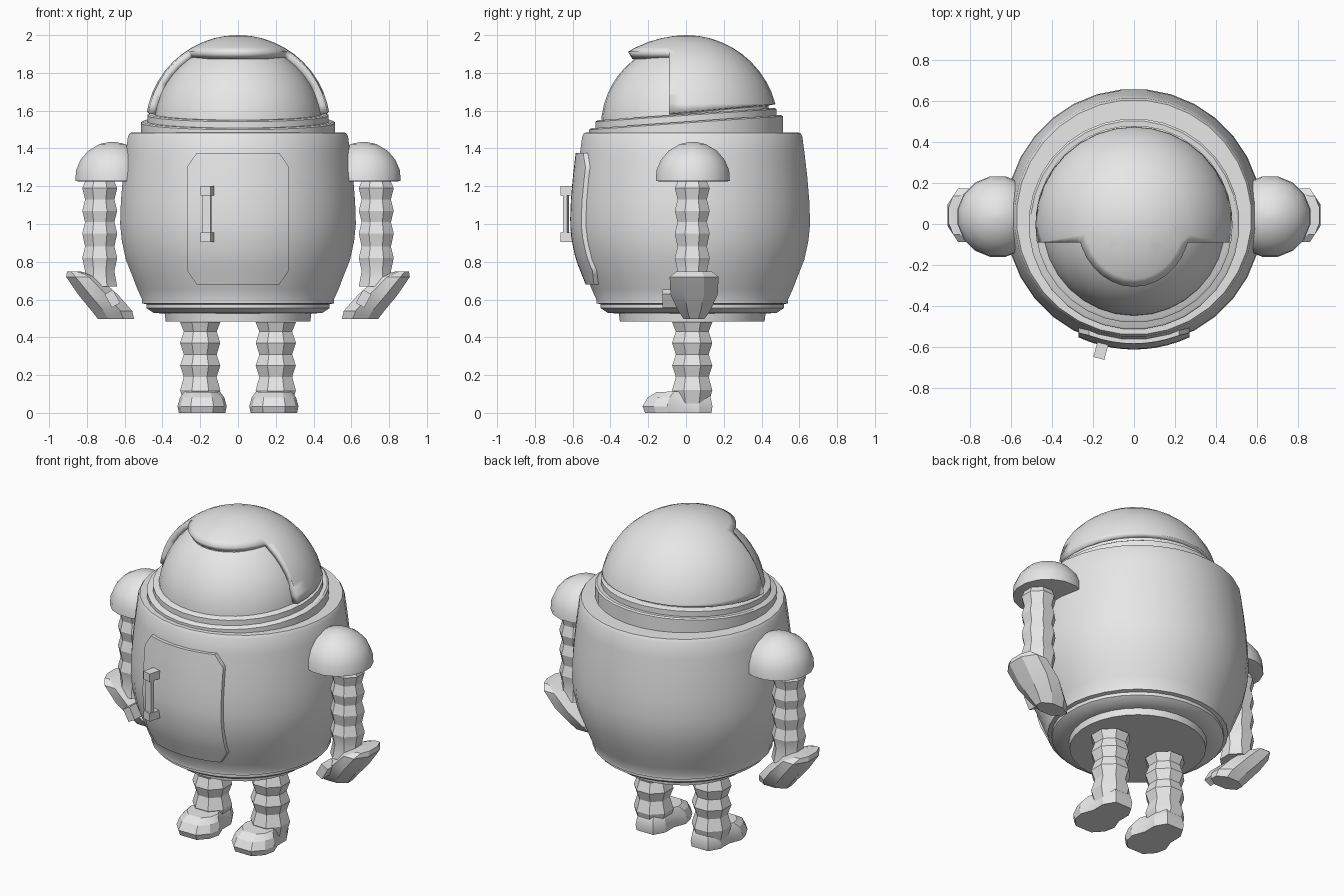
import bpy, bmesh, math
from mathutils import Vector

if "Cube" in bpy.data.objects:
    bpy.data.objects.remove(bpy.data.objects["Cube"])

mat = bpy.data.materials.new("plain_grey")
mat.diffuse_color = (0.8, 0.8, 0.8, 1)
mat.use_nodes = True
mat.node_tree.nodes["Principled BSDF"].inputs["Base Color"].default_value = mat.diffuse_color
CY = 0.033  # body axis in y


def finish(name, bm, angle=35):
    bmesh.ops.recalc_face_normals(bm, faces=bm.faces)
    me = bpy.data.meshes.new(name)
    bm.to_mesh(me)
    bm.free()
    ob = bpy.data.objects.new(name, me)
    bpy.context.collection.objects.link(ob)
    me.materials.append(mat)
    bpy.ops.object.select_all(action='DESELECT')
    ob.select_set(True)
    bpy.context.view_layer.objects.active = ob
    if angle:
        bpy.ops.object.shade_smooth_by_angle(angle=math.radians(angle))
    return ob


def loft(name, rings, angle=35):
    """Bridge closed rings of points and cap both ends."""
    bm = bmesh.new()
    loops = [[bm.verts.new(p) for p in r] for r in rings]
    n = len(loops[0])
    for a, b in zip(loops, loops[1:]):
        for i in range(n):
            j = (i + 1) % n
            bm.faces.new((a[i], a[j], b[j], b[i]))
    bm.faces.new(loops[0])
    bm.faces.new(loops[-1])
    return finish(name, bm, angle)


def ring(cx, cy, z, rx, ry=None, n=32, tilt=0.0):
    ry = ry or rx
    out = []
    for i in range(n):
        a = 2 * math.pi * (i + 0.5) / n
        y = cy + ry * math.sin(a)
        out.append((cx + rx * math.cos(a), y, z + tilt * y))
    return out


def box(name, size, loc, rz=0.0, ry=0.0):
    bm = bmesh.new()
    bmesh.ops.create_cube(bm, size=1)
    for v in bm.verts:
        v.co = Vector(v.co[i] * size[i] for i in range(3))
    ob = finish(name, bm, 0)
    ob.location = loc
    ob.rotation_euler = (0, ry, rz)
    return ob


# Barrel body with base rings
PROFILE = [(0.385, 0.485), (0.39, 0.525), (0.45, 0.53), (0.487, 0.555), (0.487, 0.575),
           (0.51, 0.58), (0.51, 0.6), (0.535, 0.655), (0.56, 0.72), (0.596, 0.81),
           (0.618, 0.91), (0.627, 1.0), (0.623, 1.12), (0.612, 1.25), (0.598, 1.37),
           (0.585, 1.465), (0.574, 1.483), (0.46, 1.485)]
loft("body", [ring(0, CY, z, r) for r, z in PROFILE])


def body_radius(z):
    for (r0, z0), (r1, z1) in zip(PROFILE, PROFILE[1:]):
        if z0 <= z <= z1:
            return r0 + (r1 - r0) * (z - z0) / (z1 - z0)
    return PROFILE[-1][0]


# Tilted collar rings
loft("lower_collar", [ring(0, 0, 1.47, 0.515), ring(0, 0, 1.535, 0.515, tilt=0.07),
                      ring(0, 0, 1.542, 0.505, tilt=0.07)])
loft("upper_collar", [ring(0, 0, 1.53, 0.482, tilt=0.07), ring(0, 0, 1.575, 0.482, tilt=0.07),
                      ring(0, 0, 1.582, 0.47, tilt=0.07)])

# Inner head dome
bm = bmesh.new()
bmesh.ops.create_uvsphere(bm, u_segments=32, v_segments=24, radius=0.45)
bmesh.ops.translate(bm, vec=(0, 0, 1.515), verts=bm.verts)
bmesh.ops.bisect_plane(bm, geom=bm.verts[:] + bm.edges[:] + bm.faces[:],
                       plane_co=(0, 0, 1.53), plane_no=(0, 0, 1), clear_inner=True)
finish("head_dome", bm)

# Helmet shell with a face opening and a protruding brow
bm = bmesh.new()
bmesh.ops.create_uvsphere(bm, u_segments=32, v_segments=24, radius=0.49)
bmesh.ops.translate(bm, vec=(0, 0, 1.51), verts=bm.verts)
for co, no, cut in [((0, 0, 1.594), (0, -0.085, 1), True),
                    ((0, -0.09, 0), (0, 1, 0), False),
                    ((0, 0, 1.912), (0, 0, 1), False)]:
    bmesh.ops.bisect_plane(bm, geom=bm.verts[:] + bm.edges[:] + bm.faces[:],
                           plane_co=co, plane_no=no, clear_inner=cut)
gone = [f for f in bm.faces
        if f.calc_center_median().y < -0.09 and f.calc_center_median().z < 1.912]
bmesh.ops.delete(bm, geom=gone, context='FACES')
for v in bm.verts:
    if v.co.y < -0.09:
        v.co.y += (v.co.y + 0.09) * 0.15
helmet = finish("helmet", bm)
mod = helmet.modifiers.new("shell", 'SOLIDIFY')
mod.thickness = 0.045
mod.offset = -1

# Door panel wrapped on the body, with chamfered corners
bm = bmesh.new()
bmesh.ops.create_grid(bm, x_segments=10, y_segments=14, size=1)
for v in bm.verts:
    v.co = Vector((v.co.x * 0.27, 0, 1.028 + v.co.y * 0.347))
for sx in (-1, 1):
    for sz in (-1, 1):
        bmesh.ops.bisect_plane(bm, geom=bm.verts[:] + bm.edges[:] + bm.faces[:],
                               plane_co=(sx * 0.245, 0, 1.028 + sz * 0.31),
                               plane_no=(sx * 0.8, 0, sz * 0.55), clear_outer=True)
for v in bm.verts:
    r = body_radius(v.co.z) + 0.02
    v.co.y = CY - math.sqrt(r * r - v.co.x ** 2)
bmesh.ops.recalc_face_normals(bm, faces=bm.faces)
if sum(f.normal.y for f in bm.faces) > 0:
    bmesh.ops.reverse_faces(bm, faces=bm.faces)
back = bmesh.ops.extrude_face_region(bm, geom=bm.faces[:])
for v in [g for g in back['geom'] if isinstance(g, bmesh.types.BMVert)]:
    v.co.y += 0.04
finish("door", bm)

# Door handle
turn = -0.26
box("handle_bar", (0.045, 0.022, 0.22), (-0.164, -0.635, 1.053), turn)
for z in (0.93, 1.176):
    box("handle_mount", (0.055, 0.075, 0.05), (-0.162, -0.62, z), turn)


def ripple(zs, cx, big, small):
    return [ring(cx, CY, z, small if i % 2 else big, n=8) for i, z in enumerate(zs)]


for s, side in ((-1, "left"), (1, "right")):
    # Shoulder cap
    cap = [(0.18, 1.225), (0.2, 1.228), (0.196, 1.285), (0.172, 1.34),
           (0.13, 1.388), (0.07, 1.423), (0.012, 1.435)]
    loft(side + "_shoulder", [ring(s * 0.665, CY + 0.003, z, r, n=16) for r, z in cap], 40)

    # Ribbed arm
    loft(side + "_arm", ripple([1.25, 1.225, 1.19, 1.13, 1.07, 1.01, 0.95, 0.88, 0.82, 0.75, 0.67],
                               s * 0.732, 0.1, 0.084), 25)

    # Mitten hand sweeping inward: x from, x to, z, half depth
    hand = [(0.83, 0.905, 0.748, 0.095), (0.74, 0.91, 0.72, 0.13), (0.635, 0.845, 0.625, 0.125),
            (0.56, 0.775, 0.54, 0.085), (0.55, 0.742, 0.497, 0.055)]
    loft(side + "_hand", [ring(s * (a + b) / 2, CY + 0.01, z, (b - a) / 2 * 1.08, d * 1.08, n=8)
                          for a, b, z, d in hand], 25)
    box(side + "_thumb", (0.05, 0.09, 0.08), (s * 0.665, -0.08, 0.605), 0, s * 0.5)

    # Ribbed leg
    loft(side + "_leg", ripple([0.48, 0.43, 0.37, 0.31, 0.25, 0.19, 0.12, 0.05],
                               s * 0.2, 0.115, 0.094), 25)

    # Boot: half outline (half width, y), stacked and narrowed upward
    half = [(0.06, 0.14), (0.1, 0.07), (0.1, -0.02), (0.13, -0.1), (0.115, -0.17), (0.06, -0.23)]
    outline = half + [(-x, y) for x, y in reversed(half)]
    rings = []
    for z, k in ((0, 0.95), (0.035, 1.0), (0.085, 0.9), (0.115, 0.72)):
        rings.append([(s * 0.19 + x * k, CY + (y - CY) * k, z + (0.02 * y if z > 0.05 else 0))
                      for x, y in outline])
    loft(side + "_boot", rings, 25)
